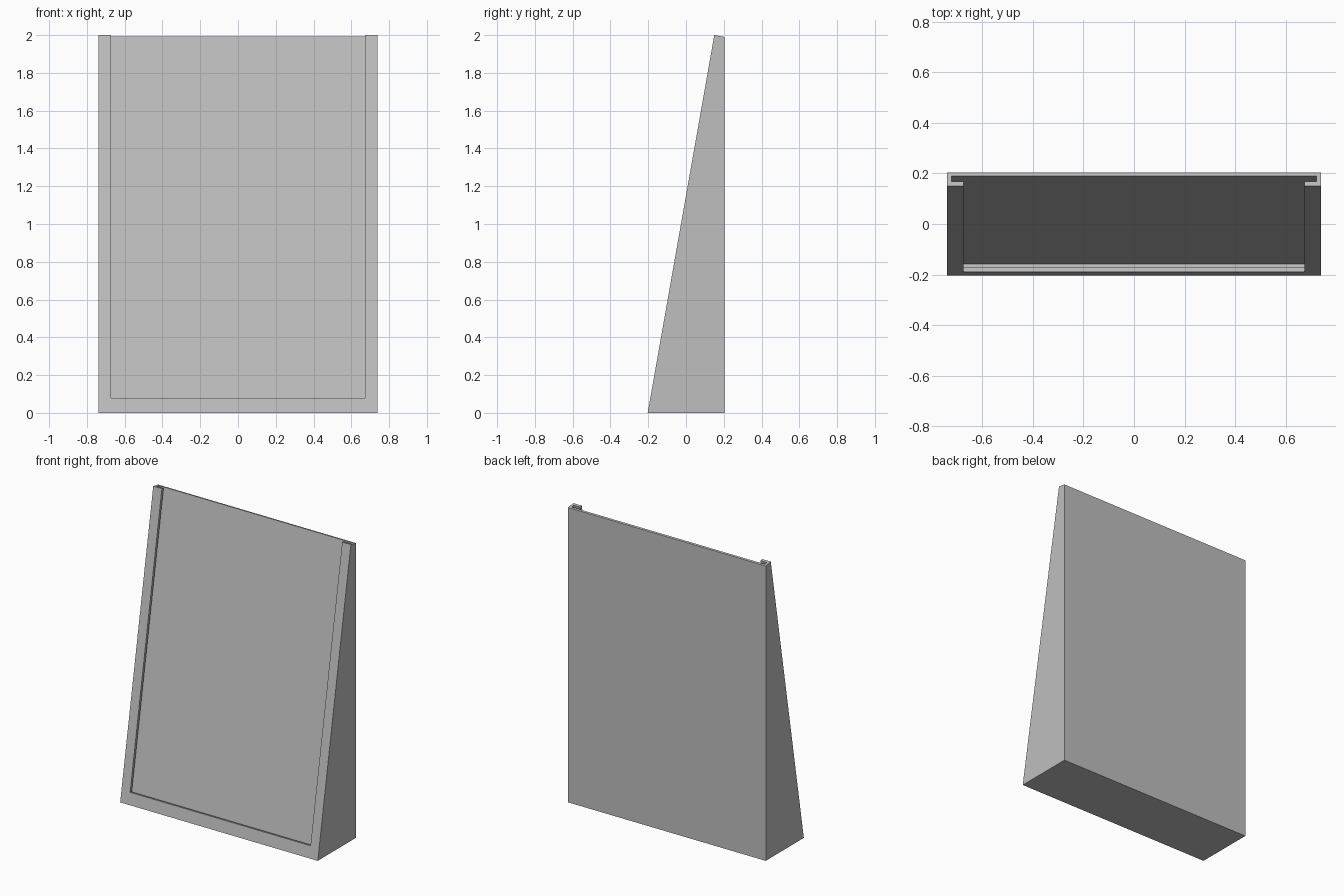
import bpy
import bmesh
import math
from mathutils import Matrix

if "Cube" in bpy.data.objects:
    bpy.data.objects.remove(bpy.data.objects["Cube"])

HALF_W, HALF_D, HEIGHT = 0.738, 0.203, 2.0
TILT = math.radians(10)
SIN, COS = math.sin(TILT), math.cos(TILT)

grey = bpy.data.materials.new("light_grey")
grey.diffuse_color = (0.52, 0.52, 0.52, 1)
grey.use_nodes = True
grey.node_tree.nodes["Principled BSDF"].inputs["Base Color"].default_value = grey.diffuse_color


def make_object(name, bm):
    bmesh.ops.recalc_face_normals(bm, faces=bm.faces)
    mesh = bpy.data.meshes.new(name)
    bm.to_mesh(mesh)
    bm.free()
    mesh.materials.append(grey)
    obj = bpy.data.objects.new(name, mesh)
    bpy.context.collection.objects.link(obj)
    return obj


def slope_point(s, d):
    """(y, z) at distance s up the sloped front and depth d behind it."""
    return -HALF_D + s * SIN + d * COS, s * COS - d * SIN


def prism(name, profile, half_w):
    """Extrude a (y, z) profile across x."""
    bm = bmesh.new()
    face = bm.faces.new([bm.verts.new((-half_w, y, z)) for y, z in profile])
    ext = bmesh.ops.extrude_face_region(bm, geom=[face])
    verts = [v for v in ext["geom"] if isinstance(v, bmesh.types.BMVert)]
    bmesh.ops.translate(bm, verts=verts, vec=(2 * half_w, 0, 0))
    return make_object(name, bm)


def slope_box(name, half_w, s0, s1, d0, d1):
    corners = [(s0, d0), (s1, d0), (s1, d1), (s0, d1)]
    return prism(name, [slope_point(s, d) for s, d in corners], half_w)


# Wedge body: top edge is square to the sloped front
top_s = HEIGHT / COS
top_front = slope_point(top_s, 0)
top_back = slope_point(top_s, (HALF_D - top_front[0]) / COS)
body = prism("wedge_frame",
             [(-HALF_D, 0), (HALF_D, 0), top_back, top_front], HALF_W)

# Sheet slot behind the lips, and the window opening between the lips
cutters = [
    slope_box("slot_cutter", 0.722, 0.032, 2.2, 0.018, 0.040),
    slope_box("window_cutter", 0.6735, 0.0806, 2.2, -0.1, 0.030),
]
for cutter in cutters:
    cutter.hide_render = True
    mod = body.modifiers.new(cutter.name, "BOOLEAN")
    mod.operation = "DIFFERENCE"
    mod.solver = "EXACT"
    mod.object = cutter

# Bake the cuts and drop the cutters
depsgraph = bpy.context.evaluated_depsgraph_get()
cut_mesh = bpy.data.meshes.new_from_object(body.evaluated_get(depsgraph))
body.modifiers.clear()
body.data = cut_mesh
for cutter in cutters:
    bpy.data.objects.remove(cutter)
